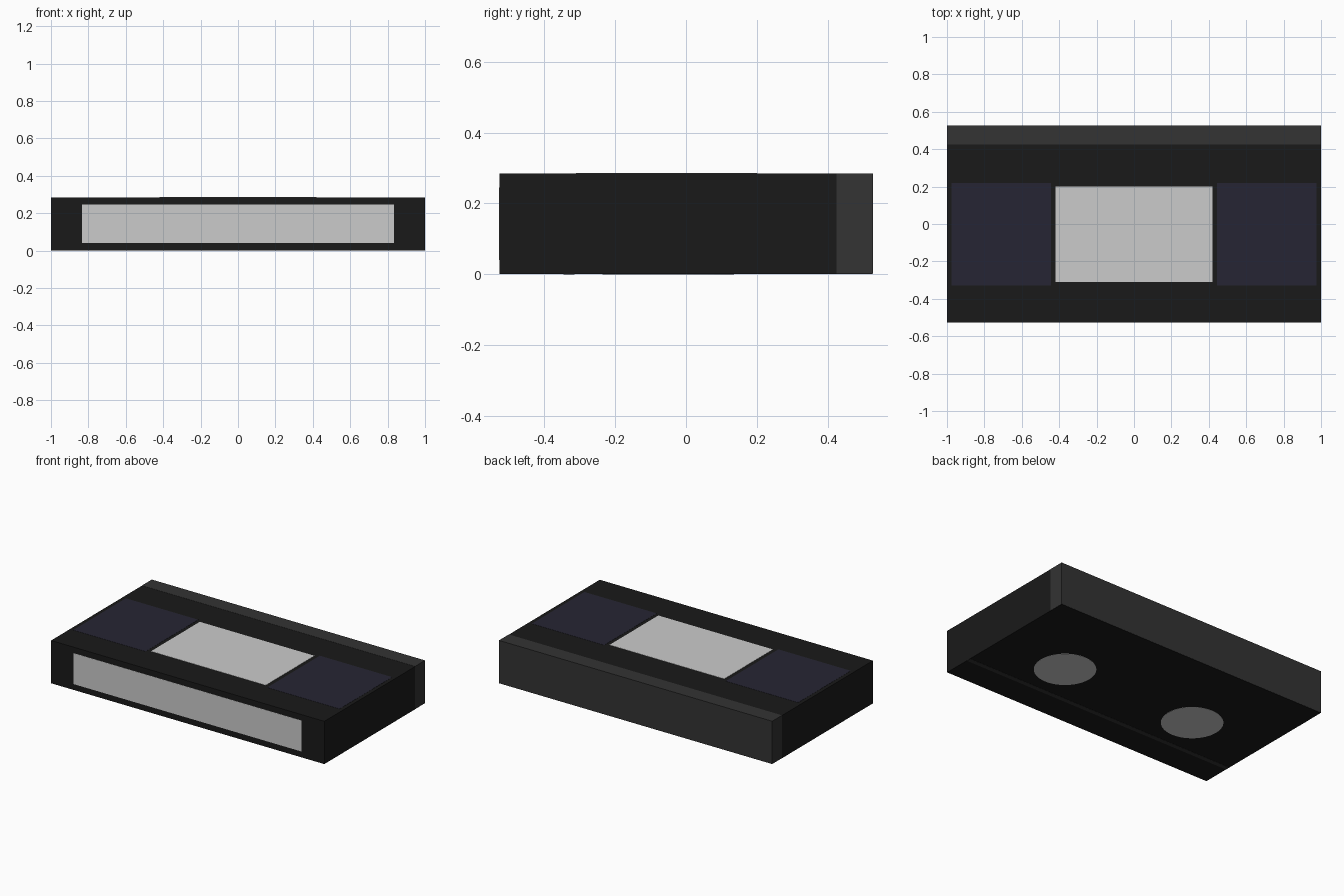
import bpy
import bmesh
from mathutils import Matrix

if "Cube" in bpy.data.objects:
    bpy.data.objects.remove(bpy.data.objects["Cube"])


def material(name, rgb):
    m = bpy.data.materials.new(name)
    m.diffuse_color = (*rgb, 1)
    m.use_nodes = True
    m.node_tree.nodes["Principled BSDF"].inputs["Base Color"].default_value = m.diffuse_color
    return m


BLACK = material("black_plastic", (0.01, 0.01, 0.01))
FLAP = material("flap_plastic", (0.033, 0.033, 0.033))
WINDOW = material("window_plastic", (0.0194, 0.0187, 0.0331))
LABEL = material("label_paper", (0.8, 0.8, 0.8))
HUB = material("hub_plastic", (0.88, 0.88, 0.88))


def finish(name, bm, mat):
    me = bpy.data.meshes.new(name)
    bm.to_mesh(me)
    bm.free()
    me.materials.append(mat)
    ob = bpy.data.objects.new(name, me)
    bpy.context.collection.objects.link(ob)
    return ob


def box(name, x, y, z, mat):
    """Box spanning the (min, max) pairs x, y and z."""
    bm = bmesh.new()
    centre = [(a + b) / 2 for a, b in (x, y, z)]
    size = [b - a for a, b in (x, y, z)]
    bmesh.ops.create_cube(bm, size=1, matrix=Matrix.LocRotScale(centre, None, size))
    return finish(name, bm, mat)


def disc(name, centre, radius, depth, mat):
    bm = bmesh.new()
    bmesh.ops.create_cone(bm, cap_ends=True, segments=48, radius1=radius,
                          radius2=radius, depth=depth,
                          matrix=Matrix.Translation(centre))
    return finish(name, bm, mat)


# Cassette shell and the tape door along the back
box("shell", (-1, 1), (-0.526, 0.424), (0.001, 0.284), BLACK)
box("shell_floor", (-0.999, 0.999), (0.42, 0.526), (0.001, 0.02), BLACK)
box("tape_door", (-1, 1), (0.424, 0.527), (0.002, 0.285), FLAP)

# Labels on the top and on the front spine
box("top_label", (-0.42, 0.42), (-0.31, 0.20), (0.27, 0.2855), LABEL)
box("spine_label", (-0.835, 0.835), (-0.527, -0.51), (0.04, 0.245), LABEL)

# Reel windows on the top, drive hubs underneath
for side, s in (("left", -1), ("right", 1)):
    xs = sorted((s * 0.445, s * 0.975))
    box(side + "_window", xs, (-0.33, 0.22), (0.27, 0.285), WINDOW)
    disc(side + "_hub", (s * 0.49, -0.05, 0.01), 0.185, 0.02, HUB)

# Guide rib across the underside
box("bottom_rib", (-0.999, 0.999), (-0.345, -0.315), (0.0, 0.01), FLAP)
